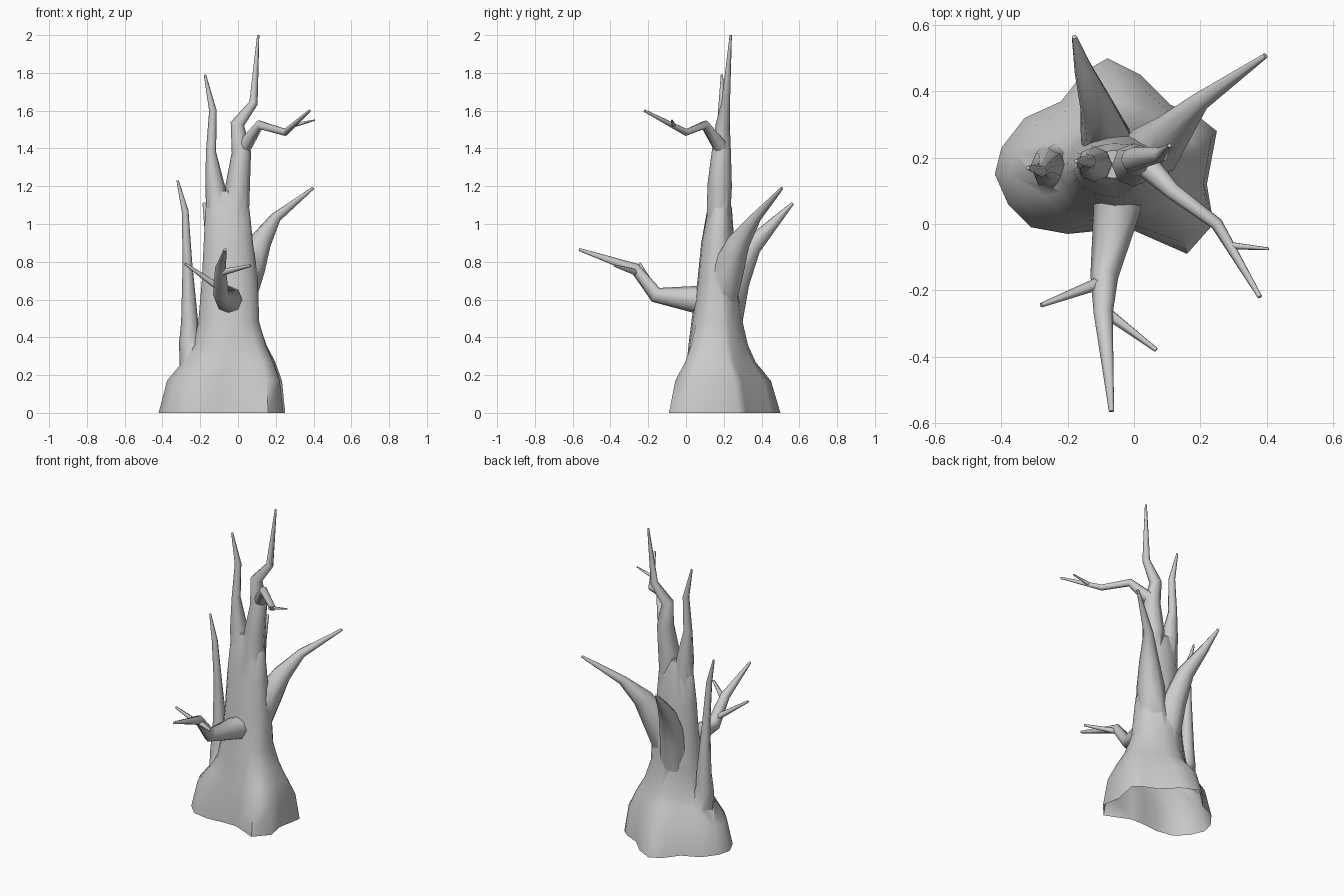
import bpy, bmesh, math
from mathutils import Vector

if "Cube" in bpy.data.objects:
    bpy.data.objects.remove(bpy.data.objects["Cube"])

bark = bpy.data.materials.new("grey_bark")
bark.use_nodes = True
COLOUR = (0.6, 0.6, 0.6, 1)
bark.diffuse_color = COLOUR
bark.node_tree.nodes["Principled BSDF"].inputs["Base Color"].default_value = COLOUR


def smooth(obj):
    bpy.ops.object.select_all(action='DESELECT')
    obj.select_set(True)
    bpy.context.view_layer.objects.active = obj
    bpy.ops.object.shade_smooth_by_angle(angle=math.radians(62))


def loft(name, rings):
    """Skin a list of equal-length rings into a closed solid."""
    n = len(rings[0])
    verts = [p for ring in rings for p in ring]
    faces = [(k * n + i, k * n + (i + 1) % n, (k + 1) * n + (i + 1) % n, (k + 1) * n + i)
             for k in range(len(rings) - 1) for i in range(n)]
    faces.append(tuple(range(len(verts) - n, len(verts))))
    faces.append(tuple(reversed(range(n))))
    mesh = bpy.data.meshes.new(name)
    mesh.from_pydata(verts, [], faces)
    mesh.materials.append(bark)
    obj = bpy.data.objects.new(name, mesh)
    bpy.context.collection.objects.link(obj)
    smooth(obj)
    return obj


def limb(name, path, sides=8):
    """Tapered, kinked tube through (x, y, z, radius) points."""
    pts = [Vector(p[:3]) for p in path]
    rings, side = [], None
    for k, p in enumerate(pts):
        ahead = (pts[min(k + 1, len(pts) - 1)] - p).normalized()
        behind = (p - pts[max(k - 1, 0)]).normalized()
        d = (ahead + behind).normalized()
        if side is None:
            side = d.orthogonal()
        side = (side - d * side.dot(d)).normalized()
        up = d.cross(side)
        angles = [math.tau * i / sides for i in range(sides)]
        rings.append([p + (side * math.cos(a) + up * math.sin(a)) * path[k][3] for a in angles])
    return loft(name, rings)


# Trunk: lobed root outline blending upward into narrowing ellipses
roots = [(-.42, .15), (-.38, .06), (-.31, -.01), (-.2, -.03), (-.1, -.02), (0, -.02),
         (.16, -.09), (.24, 0), (.22, .12), (.25, .28), (.2, .32), (.11, .36), (.02, .45),
         (-.08, .5), (-.15, .46), (-.22, .37), (-.33, .32), (-.4, .23)]
levels = [  # height, centre x, centre y, radius x, radius y, root share
    (0, -.05, .16, .16, .14, 1), (.17, -.02, .15, .2, .12, .78),
    (.27, -.02, .15, .19, .13, .4), (.36, -.03, .155, .165, .135, .18),
    (.48, -.045, .16, .155, .13, .05), (.7, -.042, .165, .15, .105, 0),
    (.9, -.05, .168, .132, .088, 0), (1.08, -.055, .178, .118, .065, 0),
    (1.175, -.06, .18, .06, .042, 0)]
rings = []
for z, cx, cy, rx, ry, share in levels:
    ring = []
    for x, y in roots:
        a = math.atan2(y - .18, x + .08)
        ring.append((share * x + (1 - share) * (cx + rx * math.cos(a)),
                     share * y + (1 - share) * (cy + ry * math.sin(a)), z))
    rings.append(ring)
trunk = loft("trunk", rings)

# Large limbs, fused into the trunk
grown = [
    limb("tall_limb", [(-.005, .17, .95, .06), (-.002, .178, 1.2, .065), (.018, .187, 1.38, .051),
                       (-.003, .195, 1.53, .037), (.082, .21, 1.64, .023), (.107, .237, 2, .006)]),
    limb("forked_limb", [(-.11, .18, 1, .055), (-.12, .18, 1.19, .053), (-.143, .185, 1.38, .027),
                         (-.133, .19, 1.6, .02), (-.175, .19, 1.79, .006)]),
    limb("side_stem", [(-.215, .165, .12, .08), (-.235, .17, .27, .076), (-.258, .176, .38, .054),
                       (-.256, .18, .48, .045), (-.268, .175, .8, .025), (-.28, .16, 1.07, .018),
                       (-.32, .17, 1.23, .006)]),
    limb("back_left_branch", [(0, .18, .56, .08), (.06, .225, .77, .085), (.117, .28, .905, .06),
                              (.2, .37, 1.035, .029), (.397, .508, 1.19, .008)]),
    limb("back_right_branch", [(-.065, .19, .34, .085), (-.07, .22, .52, .085), (-.085, .262, .7, .076),
                               (-.108, .345, .88, .054), (-.15, .46, 1, .03),
                               (-.18, .565, 1.11, .008)]),
]
for part in grown:
    fuse = trunk.modifiers.new(part.name, 'BOOLEAN')
    fuse.operation = 'UNION'
    fuse.solver = 'EXACT'
    fuse.object = part
    bpy.context.view_layer.objects.active = trunk
    bpy.ops.object.modifier_apply(modifier=fuse.name)
    bpy.data.objects.remove(part)

# Leave the hollow underside open
bm = bmesh.new()
bm.from_mesh(trunk.data)
floor = [f for f in bm.faces if all(v.co.z < .001 for v in f.verts)]
bmesh.ops.delete(bm, geom=floor, context='FACES')
bm.to_mesh(trunk.data)
bm.free()
smooth(trunk)

# Low front branch with two twigs
limb("front_branch", [(-.05, .12, .6, .072), (-.05, .05, .6, .072), (-.09, -.16, .625, .042),
                      (-.093, -.27, .765, .029), (-.068, -.565, .865, .008)])
limb("front_twig_right", [(-.095, -.175, .66, .02), (-.28, -.245, .79, .007)], 6)
limb("front_twig_left", [(-.08, -.27, .745, .018), (.067, -.38, .78, .007)], 6)

# Upper branch with a twig
limb("upper_branch", [(.01, .2, 1.385, .04), (.04, .175, 1.42, .038), (.115, .1, 1.525, .025),
                      (.25, 0, 1.485, .019), (.38, -.22, 1.6, .007)])
limb("upper_twig", [(.285, -.065, 1.52, .012), (.407, -.075, 1.55, .004)], 6)
